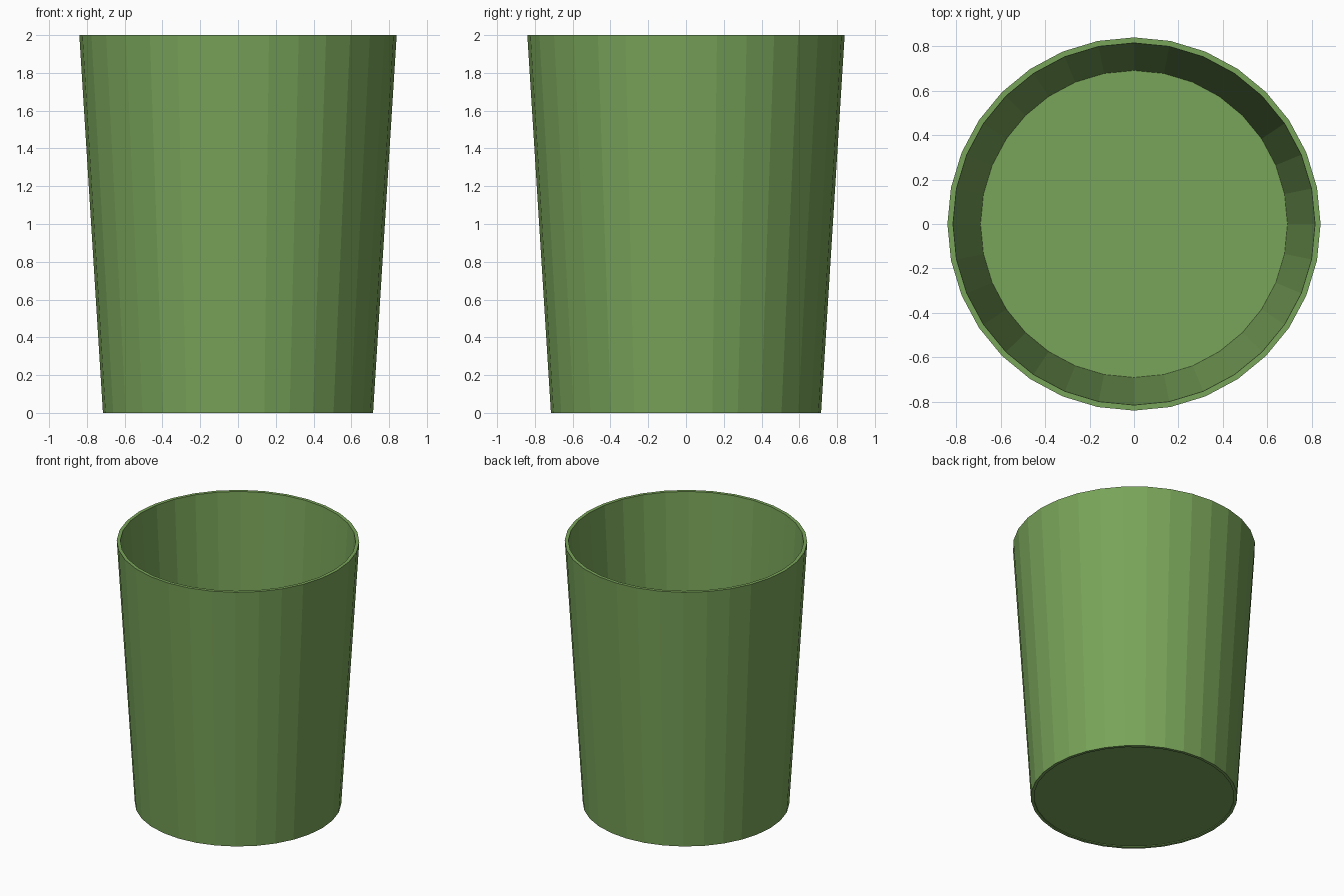
import bpy, bmesh, math

if "Cube" in bpy.data.objects:
    bpy.data.objects.remove(bpy.data.objects["Cube"])

SIDES = 32

# Cup cross-section (radius, height): underside, outer wall, rim, inner wall, floor
profile = [(0.693, 0.006), (0.693, 0.0), (0.715, 0.0), (0.84, 2.0),
           (0.815, 2.0), (0.691, 0.012)]

bm = bmesh.new()
rings = []
for r, z in profile:
    rings.append([bm.verts.new((r * math.cos(2 * math.pi * i / SIDES),
                                r * math.sin(2 * math.pi * i / SIDES), z))
                  for i in range(SIDES)])

# Walls between neighbouring rings
for a, b in zip(rings, rings[1:]):
    for i in range(SIDES):
        j = (i + 1) % SIDES
        bm.faces.new((a[i], a[j], b[j], b[i]))

# Underside and inner floor discs
bm.faces.new(rings[0][::-1])
bm.faces.new(rings[-1])
bmesh.ops.recalc_face_normals(bm, faces=bm.faces)

mesh = bpy.data.meshes.new("cup")
bm.to_mesh(mesh)
bm.free()
cup = bpy.data.objects.new("cup", mesh)
bpy.context.collection.objects.link(cup)

# Green material
green = bpy.data.materials.new("green")
green.diffuse_color = (0.19, 0.37, 0.10, 1)
green.use_nodes = True
green.node_tree.nodes["Principled BSDF"].inputs["Base Color"].default_value = green.diffuse_color
mesh.materials.append(green)
